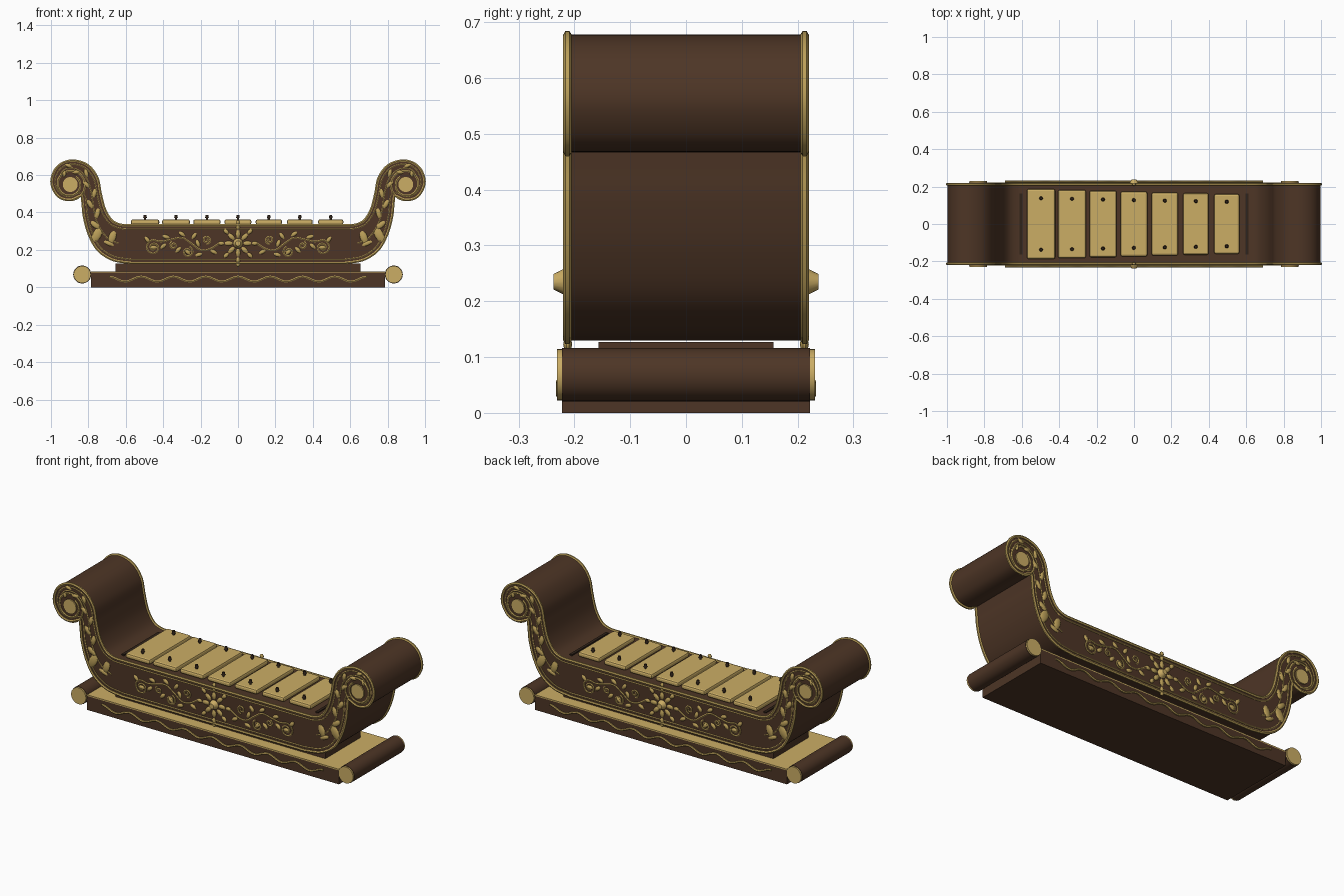
import bpy, bmesh, math
from mathutils import Vector, Matrix

if "Cube" in bpy.data.objects:
    bpy.data.objects.remove(bpy.data.objects["Cube"])


def mat(name, c):
    m = bpy.data.materials.new(name)
    m.diffuse_color = (*c, 1)
    m.use_nodes = True
    m.node_tree.nodes["Principled BSDF"].inputs["Base Color"].default_value = m.diffuse_color
    return m


WOOD = mat("dark wood", (0.075, 0.036, 0.019))
GOLD = mat("gold", (0.60, 0.42, 0.13))
CARVE = mat("carving gold", (0.50, 0.35, 0.10))
PIN = mat("blackened pin", (0.03, 0.017, 0.01))
SIDES = [(sx, sy) for sx in (-1, 1) for sy in (-1, 1)]
FACE = 0.212      # half depth of the trough body


def finish(name, bm, m, smooth=True):
    bmesh.ops.recalc_face_normals(bm, faces=bm.faces)
    me = bpy.data.meshes.new(name)
    bm.to_mesh(me)
    bm.free()
    me.materials.append(m)
    ob = bpy.data.objects.new(name, me)
    bpy.context.collection.objects.link(ob)
    if smooth:
        bpy.ops.object.select_all(action='DESELECT')
        ob.select_set(True)
        bpy.context.view_layer.objects.active = ob
        bpy.ops.object.shade_smooth_by_angle(angle=math.radians(35))
    return ob


def add_box(bm, x0, x1, y, z0, z1):
    bmesh.ops.create_cube(bm, size=1, matrix=Matrix.Translation(((x0 + x1) / 2, 0, (z0 + z1) / 2))
                          @ Matrix.Diagonal((x1 - x0, 2 * y, z1 - z0, 1)))


def box(name, x0, x1, y, z0, z1, m):
    bm = bmesh.new()
    add_box(bm, x0, x1, y, z0, z1)
    return finish(name, bm, m, False)


def add_cyl(bm, x, y, z, r, depth, axis='Y', r2=None, seg=32):
    rot = Matrix.Rotation(math.pi / 2, 4, 'X') if axis == 'Y' else Matrix.Identity(4)
    bmesh.ops.create_cone(bm, cap_ends=True, segments=seg, radius1=r, radius2=r if r2 is None else r2,
                          depth=depth, matrix=Matrix.Translation((x, y, z)) @ rot)


def smooth_path(pts, n=6):
    """Catmull-Rom curve through 2D points."""
    p = [Vector(q) for q in pts]
    p = [2 * p[0] - p[1]] + p + [2 * p[-1] - p[-2]]
    out = []
    for a, b, c, d in zip(p, p[1:], p[2:], p[3:]):
        for i in range(n):
            t = i / n
            out.append(0.5 * (2 * b + (c - a) * t + (2 * a - 5 * b + 4 * c - d) * t * t
                              + (3 * b - a - 3 * c + d) * t ** 3))
    return out + [p[-2]]


def spiral(cx, cz, r0, r1, a0, turns, n=36):
    return [Vector((cx + (r0 + (r1 - r0) * i / n) * math.cos(a0 + turns * math.tau * i / n),
                    cz + (r0 + (r1 - r0) * i / n) * math.sin(a0 + turns * math.tau * i / n)))
            for i in range(n + 1)]


def tubes(name, paths, y, r, m, cyclic=False, sides=SIDES):
    """Round mouldings following (x, z) paths, mirrored to the given sides."""
    cu = bpy.data.curves.new(name, 'CURVE')
    cu.dimensions = '3D'
    cu.bevel_depth = r
    cu.bevel_resolution = 1
    cu.use_fill_caps = True
    for path in paths:
        for sx, sy in sides:
            s = cu.splines.new('POLY')
            s.points.add(len(path) - 1)
            for pt, q in zip(s.points, path):
                pt.co = (sx * q[0], sy * y, q[1], 1)
            s.use_cyclic_u = cyclic
    cu.materials.append(m)
    ob = bpy.data.objects.new(name, cu)
    bpy.context.collection.objects.link(ob)
    bpy.ops.object.select_all(action='DESELECT')
    ob.select_set(True)
    bpy.context.view_layer.objects.active = ob
    bpy.ops.object.convert(target='MESH')
    bpy.ops.object.shade_smooth_by_angle(angle=math.radians(50))


def leaves(name, items):
    """Flattened leaf bosses: (x, z, half length, half width, angle)."""
    bm = bmesh.new()
    for x, z, l, w, a in items:
        for sx, sy in SIDES:
            ang = a if sx > 0 else math.pi - a
            bmesh.ops.create_uvsphere(bm, u_segments=10, v_segments=6, radius=1,
                                      matrix=Matrix.Translation((sx * x, sy * FACE, z))
                                      @ Matrix.Rotation(-ang, 4, 'Y') @ Matrix.Diagonal((l, 0.008, w, 1)))
    finish(name, bm, CARVE)


# base slab, gold top and plinth
box("base_slab", -0.785, 0.785, 0.222, 0, 0.078, WOOD)
box("base_top", -0.785, 0.785, 0.222, 0.078, 0.085, GOLD)
box("plinth", -0.655, 0.655, 0.157, 0.085, 0.127, WOOD)

# rolls at both base ends with gold caps
rolls, caps = bmesh.new(), bmesh.new()
for s in (-1, 1):
    add_cyl(rolls, s * 0.833, 0, 0.0685, 0.048, 0.444)
    for sy in (-1, 1):
        add_cyl(caps, s * 0.833, sy * 0.2265, 0.0685, 0.046, 0.009)
finish("base_rolls", rolls, WOOD)
finish("base_roll_caps", caps, GOLD)

# wavy carving along the base
wave = [(-0.69 + 1.38 * i / 128, 0.044 + 0.013 * math.cos(i / 128 * 8 * math.tau)) for i in range(129)]
tubes("base_wave", [wave], 0.227, 0.006, CARVE, sides=[(1, -1), (1, 1)])

# trough body: right half of the profile, mirrored and extruded
lower = smooth_path([(0.57, 0.13), (0.67, 0.147), (0.75, 0.2), (0.798, 0.285), (0.823, 0.375), (0.83, 0.44), (0.835, 0.49)])
upper = smooth_path([(0.845, 0.488), (0.9, 0.467), (0.962, 0.487), (0.997, 0.555), (0.98, 0.625), (0.935, 0.666),
                     (0.872, 0.677), (0.8, 0.65), (0.752, 0.585), (0.735, 0.505), (0.713, 0.42), (0.675, 0.358),
                     (0.625, 0.334), (0.56, 0.331)])
half = lower + upper
outline = half + [Vector((-q.x, q.y)) for q in reversed(half)]
bm = bmesh.new()
front = bm.faces.new([bm.verts.new((q.x, -FACE, q.y)) for q in outline])
ext = bmesh.ops.extrude_face_region(bm, geom=[front], use_keep_orig=True)
bmesh.ops.translate(bm, vec=(0, 2 * FACE, 0), verts=[v for v in ext['geom'] if isinstance(v, bmesh.types.BMVert)])
finish("trough_body", bm, WOOD)

# gold rim, inner line and scroll spirals on both faces
both = [(1, -1), (1, 1)]
tubes("body_rim", [outline], 0.2125, 0.0075, CARVE, True, both)
inner = []
for i, q in enumerate(outline):
    t = outline[(i + 1) % len(outline)] - outline[i - 1]
    inner.append(q + Vector((-t.y, t.x)).normalized() * 0.019)
tubes("inner_line", [inner], FACE, 0.004, CARVE, True, both)
tubes("scroll_spirals", [spiral(0.897, 0.55, 0.085, 0.05, -math.pi / 2, -1.4, 48)], FACE, 0.006, CARVE)
discs = bmesh.new()
for sx, sy in SIDES:
    add_cyl(discs, sx * 0.897, sy * 0.214, 0.55, 0.04, 0.01)
finish("scroll_centres", discs, GOLD)

# leafy stem climbing each scroll
stem = smooth_path([(0.64, 0.235), (0.7, 0.265), (0.75, 0.34), (0.772, 0.42), (0.783, 0.5),
                    (0.808, 0.58), (0.86, 0.63), (0.925, 0.63), (0.965, 0.575)])
tubes("scroll_stem", [stem], FACE, 0.004, CARVE)
items = [(0.755, 0.28, 0.042, 0.024, 2.1), (0.672, 0.268, 0.036, 0.02, 1.9), (0.69, 0.235, 0.03, 0.012, 0.4)]
for k, i in enumerate(range(12, len(stem) - 1, 4)):
    t = (stem[i + 1] - stem[i - 1]).normalized()
    side = 1 if k % 2 else -1
    q = stem[i] + Vector((-t.y, t.x)) * side * 0.015
    size = 0.03 - 0.0015 * k
    items.append((q.x, q.y, size, size * 0.5, math.atan2(t.y, t.x) + side * 0.45))
leaves("scroll_leaves", items)

# scrolling vine on the long panel
vine = smooth_path([(0.1, 0.235), (0.15, 0.205), (0.2, 0.2), (0.25, 0.235), (0.3, 0.265),
                    (0.36, 0.255), (0.41, 0.245), (0.452, 0.253)])
curls = [spiral(0.452, 0.213, 0.04, 0.008, math.pi / 2, -1.7), spiral(0.27, 0.19, 0.03, 0.006, 1.9, 1.5),
         spiral(0.17, 0.253, 0.024, 0.005, -1.7, -1.4), spiral(0.345, 0.225, 0.02, 0.005, 1.2, -1.3)]
tubes("panel_vine", [vine] + curls, FACE, 0.005, CARVE)
leaves("vine_leaves", [(x, z, 0.02, 0.011, a) for x, z, a in
                       [(0.13, 0.19, 0.5), (0.215, 0.235, 1.2), (0.235, 0.275, 2.2), (0.3, 0.285, 0.6),
                        (0.32, 0.2, -0.8), (0.385, 0.27, 0.3), (0.4, 0.22, -0.7), (0.21, 0.175, -0.3),
                        (0.485, 0.255, 0.9), (0.452, 0.213, 0.0), (0.27, 0.19, 0.8)]])

# central flower with a raised boss
C = 0.235
petals = []
for k in range(5):
    a = -math.pi / 2 + k * math.pi / 4
    for r, l, w in ((0.05, 0.022, 0.013), (0.09, 0.017, 0.011)):
        petals.append((r * math.cos(a), C + r * math.sin(a), l, w, a))
petals += [(0, C + s * 0.112, 0.012, 0.012, 0) for s in (-1, 1)]
leaves("flower_petals", petals)
bm = bmesh.new()
for sy in (-1, 1):
    bmesh.ops.create_cone(bm, cap_ends=True, segments=16, radius1=0.027, radius2=0.014, depth=0.026,
                          matrix=Matrix.Translation((0, sy * 0.224, C)) @ Matrix.Rotation(-sy * math.pi / 2, 4, 'X'))
finish("flower_boss", bm, GOLD)

# seven tone bars shrinking to the right, each held by two pins
bars, pins = bmesh.new(), bmesh.new()
for i in range(7):
    x, w, y = -0.497 + i * 0.1655, 0.076 - i * 0.0014, 0.187 - i * 0.0045
    add_box(bars, x - w, x + w, y, 0.335, 0.363)
    for s in (-1, 1):
        add_cyl(pins, x, s * (0.137 - i * 0.003), 0.36, 0.006, 0.05, 'Z', seg=12)
        add_cyl(pins, x, s * (0.137 - i * 0.003), 0.379, 0.01, 0.016, 'Z', 0.007, 12)
ob = finish("tone_bars", bars, GOLD, False)
bev = ob.modifiers.new("bevel", 'BEVEL')
bev.width = 0.01
bev.segments = 2
finish("bar_pins", pins, PIN)

# thin end strips of the sound opening
for s, n in ((-1, "left_strip"), (1, "right_strip")):
    box(n, s * 0.605 - 0.008, s * 0.605 + 0.008, 0.163, 0.32, 0.338, PIN)
